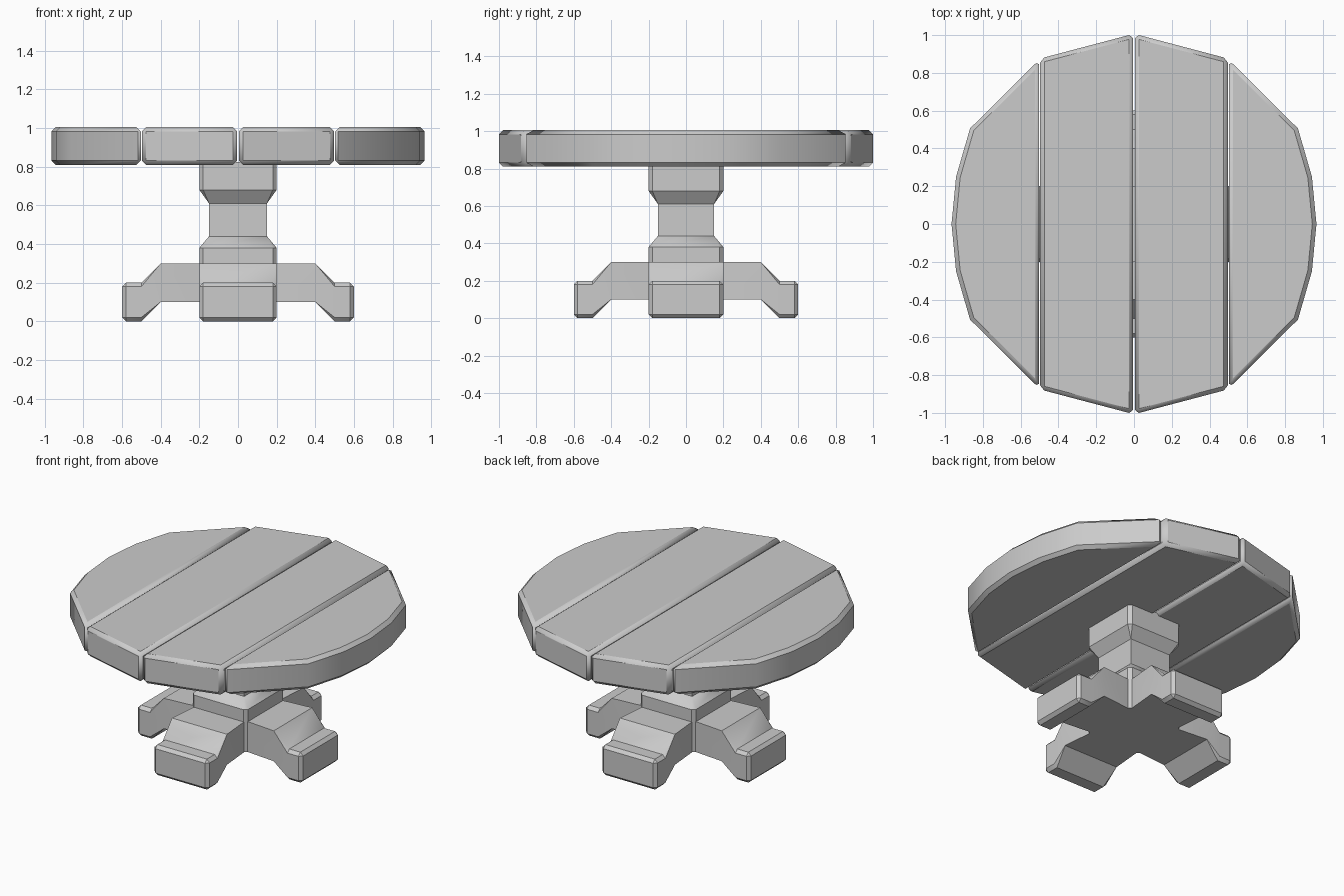
import bpy, bmesh, math
from mathutils import Matrix, Vector

if "Cube" in bpy.data.objects:
    bpy.data.objects.remove(bpy.data.objects["Cube"])


def finish(bm, name, smooth=35):
    bmesh.ops.remove_doubles(bm, verts=bm.verts, dist=1e-4)
    bmesh.ops.recalc_face_normals(bm, faces=bm.faces)
    mesh = bpy.data.meshes.new(name)
    bm.to_mesh(mesh)
    bm.free()
    ob = bpy.data.objects.new(name, mesh)
    bpy.context.collection.objects.link(ob)
    bpy.ops.object.select_all(action='DESELECT')
    ob.select_set(True)
    bpy.context.view_layer.objects.active = ob
    bpy.ops.object.shade_smooth_by_angle(angle=math.radians(smooth))
    return ob


def chamfered_rect(a, b, c):
    """Eight corners of an a x b (half sizes) rectangle with chamfer c."""
    return [(a, b - c), (a - c, b), (c - a, b), (-a, b - c),
            (-a, c - b), (c - a, -b), (a - c, -b), (a, c - b)]


def loft(rings):
    bm = bmesh.new()
    loops = [[bm.verts.new(p) for p in ring] for ring in rings]
    for lo, hi in zip(loops, loops[1:]):
        for i in range(8):
            j = (i + 1) % 8
            bm.faces.new((lo[i], lo[j], hi[j], hi[i]))
    bm.faces.new(loops[0])
    bm.faces.new(loops[-1])
    # collapse zero-size chamfers
    bmesh.ops.remove_doubles(bm, verts=bm.verts, dist=1e-4)
    return bm


# Table top: two inner and two outer planks with small bevels
half_inner = [(0.004, 1.006), (0.497, 0.876)]
half_outer = [(0.503, 0.868), (0.868, 0.506), (0.942, 0.25)]
outlines = {
    "inner_plank": half_inner + [(x, -y) for x, y in reversed(half_inner)],
    "outer_plank": half_outer + [(0.966, 0)] + [(x, -y) for x, y in reversed(half_outer)],
}
for part, outline in outlines.items():
    for side, s in (("left", -1), ("right", 1)):
        bm = bmesh.new()
        face = bm.faces.new([bm.verts.new((s * x, y, 0.81)) for x, y in outline])
        ext = bmesh.ops.extrude_face_region(bm, geom=[face])
        top = [v for v in ext["geom"] if isinstance(v, bmesh.types.BMVert)]
        bmesh.ops.translate(bm, verts=top, vec=(0, 0, 0.195))
        plank = finish(bm, f"{side}_{part}")
        bev = plank.modifiers.new("edge_bevel", 'BEVEL')
        bev.width = 0.022
        bev.segments = 1
        bev.limit_method = 'ANGLE'
        bev.angle_limit = math.radians(32)

# Pedestal: chamfered blocks tapering to a square neck (z, half width, chamfer)
profile = [(0.10, 0.2, 0.02), (0.38, 0.2, 0.02), (0.44, 0.15, 0),
           (0.61, 0.15, 0), (0.68, 0.2, 0.02), (0.825, 0.2, 0.02)]
finish(loft([[(x, y, z) for x, y in chamfered_rect(h, h, c)] for z, h, c in profile]),
       "pedestal")

# Feet: bent legs (distance out, centre z, half width, half height, chamfer)
sections = [(0.195, 0.2, 0.182, 0.1, 0), (0.4, 0.2, 0.2, 0.1, 0),
            (0.5, 0.1, 0.2, 0.1, 0.02), (0.58, 0.1, 0.2, 0.1, 0.02),
            (0.6, 0.1, 0.18, 0.08, 0)]
for k, side in enumerate(("right", "back", "left", "front")):
    bm = loft([[(d, y, zc + z) for y, z in chamfered_rect(w, h, c)]
               for d, zc, w, h, c in sections])
    bm.transform(Matrix.Rotation(k * math.pi / 2, 4, 'Z'))
    finish(bm, f"{side}_foot")
